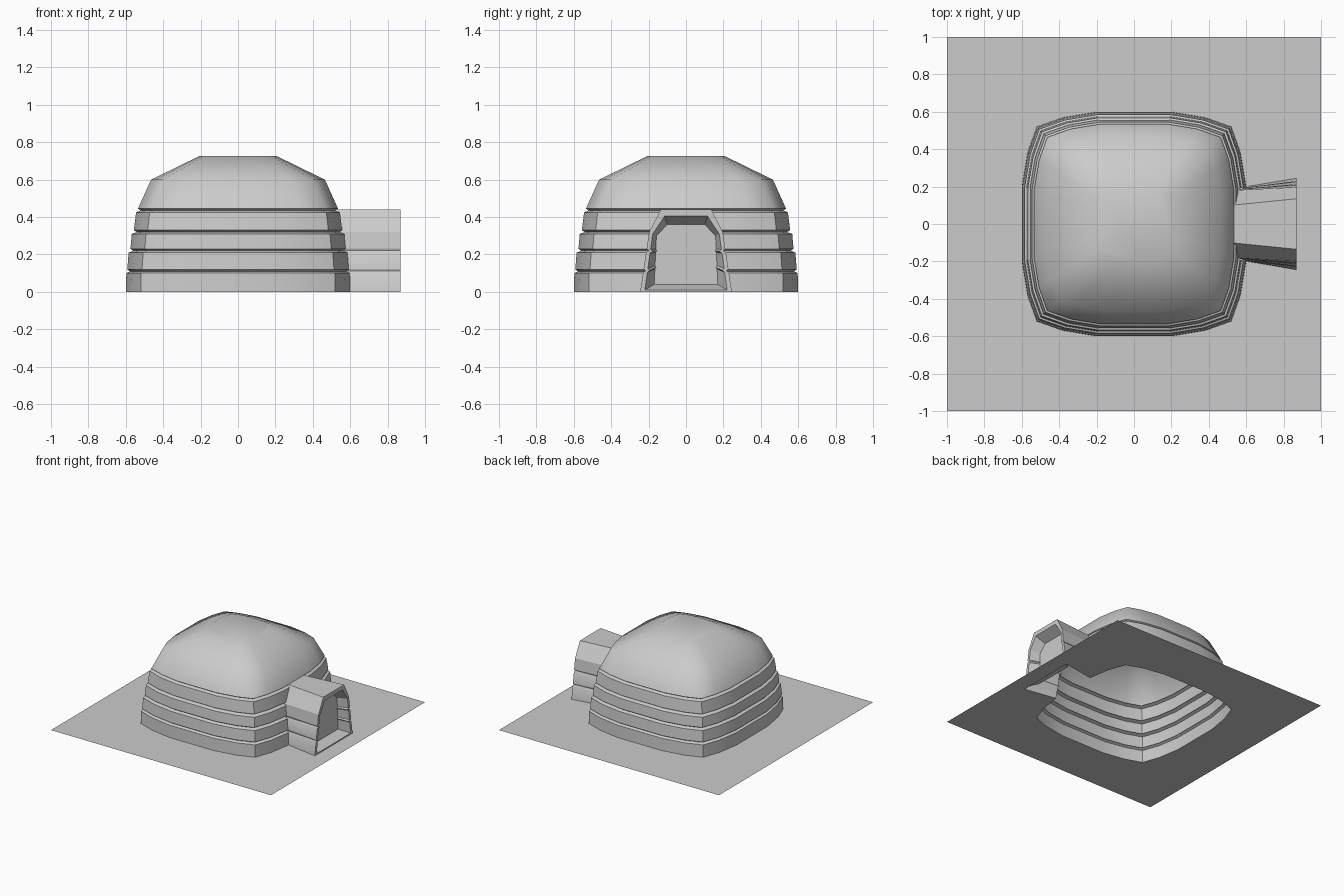
import bpy, bmesh, math

cube = bpy.data.objects.get("Cube")
if cube:
    bpy.data.objects.remove(cube, do_unlink=True)

snow = bpy.data.materials.new("snow_grey")
snow.use_nodes = True
snow.diffuse_color = (0.6, 0.6, 0.6, 1)
snow.node_tree.nodes["Principled BSDF"].inputs["Base Color"].default_value = snow.diffuse_color


def finish(name, bm, angle):
    bmesh.ops.recalc_face_normals(bm, faces=bm.faces[:])
    mesh = bpy.data.meshes.new(name)
    bm.to_mesh(mesh)
    bm.free()
    mesh.materials.append(snow)
    ob = bpy.data.objects.new(name, mesh)
    bpy.context.collection.objects.link(ob)
    bpy.ops.object.select_all(action='DESELECT')
    ob.select_set(True)
    bpy.context.view_layer.objects.active = ob
    bpy.ops.object.shade_smooth_by_angle(angle=math.radians(angle))
    return ob


def bridge(bm, a, b, closed=True, skip=None):
    n = len(a)
    for i in range(n if closed else n - 1):
        if i != skip:
            j = (i + 1) % n
            bm.faces.new((a[i], a[j], b[j], b[i]))


# Rounded-square plan: one side's points turned four times, starting at the +x side
side = [(0.6, 0.2), (0.57, 0.38), (0.52, 0.52), (0.38, 0.57), (0.2, 0.6)]
plan = []
for turn in range(4):
    c, s = round(math.cos(turn * math.pi / 2)), round(math.sin(turn * math.pi / 2))
    plan += [(x * c - y * s, x * s + y * c) for x, y in side]

# Dome: block courses parted by narrow grooves, then the sloping roof
profile = [(0.60, 0), (0.597, 0.10), (0.577, 0.11), (0.592, 0.12), (0.585, 0.21),
           (0.56, 0.22), (0.575, 0.23), (0.568, 0.31), (0.54, 0.32), (0.557, 0.33),
           (0.545, 0.425), (0.52, 0.435), (0.535, 0.445), (0.465, 0.60), (0.205, 0.727)]
DOOR_TOP = 0.315
bm = bmesh.new()
rings = [[bm.verts.new((x * r / 0.6, y * r / 0.6, z)) for x, y in plan] for r, z in profile]
for k in range(len(rings) - 1):
    doorway = len(plan) - 1 if profile[k + 1][1] < DOOR_TOP else None
    bridge(bm, rings[k], rings[k + 1], skip=doorway)
bm.faces.new(rings[-1])
finish("dome", bm, 50)


def dome_radius(z):
    for (r0, z0), (r1, z1) in zip(profile, profile[1:]):
        if z <= z1:
            return r0 + (r1 - r0) * (z - z0) / (z1 - z0)


def arch(bm, x, foot, shoulder, top, notch):
    """Arch outline across y with two notched joints on each jamb."""
    half = [foot]
    for joint in (0.35, 0.69):
        for f, d in ((joint - 0.035, 0), (joint, notch), (joint + 0.035, 0)):
            half.append((foot[0] + (shoulder[0] - foot[0]) * f - d,
                         foot[1] + (shoulder[1] - foot[1]) * f))
    half += [shoulder, top]
    outline = half + [(-y, z) for y, z in reversed(half)]
    return [bm.verts.new((x if x else dome_radius(z) - 0.01 * (z > 0), y, z)) for y, z in outline]


# Entrance tunnel flaring outward, with an inset closed doorway
END = 0.87
bm = bmesh.new()
near = arch(bm, None, (0.2, 0), (0.18, 0.32), (0.10, 0.44), 0)
outer = arch(bm, END, (0.245, 0), (0.197, 0.32), (0.135, 0.44), 0.012)
inner = arch(bm, END, (0.22, 0.01), (0.178, 0.31), (0.115, 0.405), 0.012)
back = arch(bm, 0.79, (0.17, 0.04), (0.158, 0.30), (0.10, 0.36), 0.006)
bridge(bm, near, outer, closed=False)
bridge(bm, outer, inner)
bridge(bm, inner, back)
bm.faces.new(back)
finish("entrance_tunnel", bm, 25)

# Ground sheet with an opening under the dome and tunnel
bm = bmesh.new()
footprint = plan + [(END, -0.245), (END, 0.245)]
square = [(-1, -1), (1, -1), (1, 1), (-1, 1)]
for loop in (square, footprint):
    vs = [bm.verts.new((x, y, 0)) for x, y in loop]
    for i, v in enumerate(vs):
        bm.edges.new((v, vs[(i + 1) % len(vs)]))
bmesh.ops.triangle_fill(bm, edges=bm.edges[:], use_beauty=True, normal=(0, 0, 1))
ground = finish("ground_sheet", bm, 30)
if ground.data.polygons[0].normal.z < 0:
    ground.data.flip_normals()
